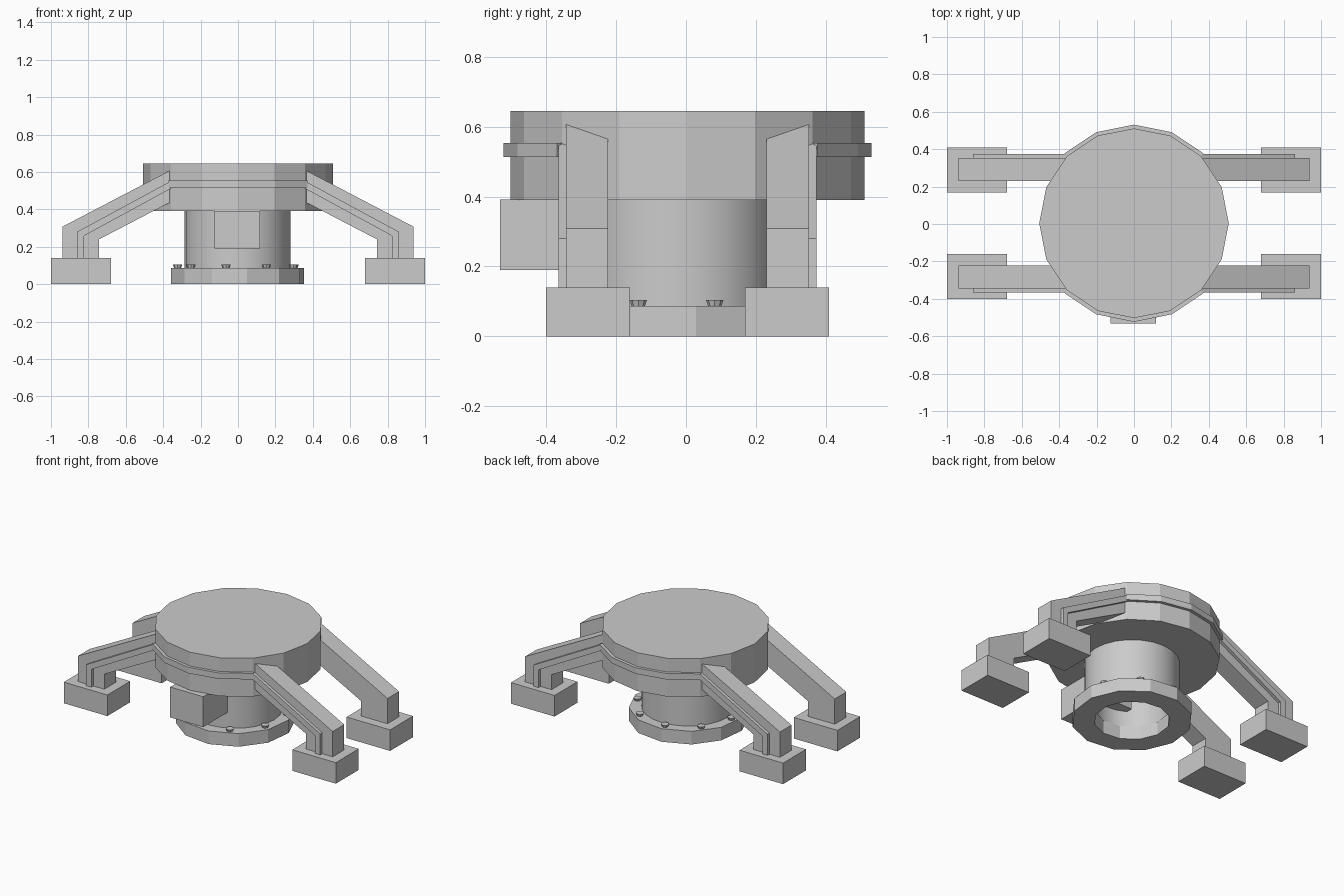
import bpy, bmesh
from math import cos, sin, radians, pi
from mathutils import Vector

if "Cube" in bpy.data.objects:
    bpy.data.objects.remove(bpy.data.objects["Cube"])


def make(name, bm):
    bmesh.ops.recalc_face_normals(bm, faces=bm.faces)
    me = bpy.data.meshes.new(name)
    bm.to_mesh(me)
    bm.free()
    ob = bpy.data.objects.new(name, me)
    bpy.context.collection.objects.link(ob)
    return ob


def prism(name, points, offset):
    """Extrude a planar outline along a vector."""
    bm = bmesh.new()
    face = bm.faces.new([bm.verts.new(p) for p in points])
    ext = bmesh.ops.extrude_face_region(bm, geom=[face])
    moved = [v for v in ext["geom"] if isinstance(v, bmesh.types.BMVert)]
    bmesh.ops.translate(bm, verts=moved, vec=Vector(offset))
    # keep the starting cap so the solid stays closed
    if not face.is_valid:
        bmesh.ops.holes_fill(bm, edges=bm.edges)
    return make(name, bm)


def box(name, x0, x1, y0, y1, z0, z1):
    return prism(name, [(x0, y0, z0), (x1, y0, z0), (x1, y1, z0), (x0, y1, z0)],
                 (0, 0, z1 - z0))


def disc(name, cx, cy, r, z0, z1, sides, turn=0.0):
    pts = [(cx + r * cos(turn + 2 * pi * i / sides),
            cy + r * sin(turn + 2 * pi * i / sides), z0) for i in range(sides)]
    return prism(name, pts, (0, 0, z1 - z0))


def lathe(name, cx, cy, profile, sides, turn=0.0):
    """Revolve a closed (radius, z) profile."""
    bm = bmesh.new()
    rings = [[bm.verts.new((cx + r * cos(turn + 2 * pi * i / sides),
                            cy + r * sin(turn + 2 * pi * i / sides), z))
              for r, z in profile] for i in range(sides)]
    n = len(profile)
    for i in range(sides):
        a, b = rings[i], rings[(i + 1) % sides]
        for j in range(n):
            k = (j + 1) % n
            bm.faces.new((a[j], b[j], b[k], a[k]))
    return make(name, bm)


CY = 0.004            # centre of drum and legs
PX, PY = -0.003, -0.022   # centre of pedestal

# Main drum
disc("drum", 0, CY, 0.507, 0.39, 0.645, 16)

# Hollow pedestal and its flange
column = lathe("column", PX, PY, [(0.284, 0.085), (0.284, 0.395), (0.226, 0.395), (0.226, 0.085)], 24)
lathe("base_flange", PX, PY, [(0.36, 0), (0.36, 0.087), (0.226, 0.087), (0.226, 0)], 12, radians(8))
bpy.context.view_layer.objects.active = column
column.select_set(True)
bpy.ops.object.shade_smooth_by_angle(angle=radians(30))

# Flange bolts
for i in range(9):
    a = radians(-101 + 40 * i)
    bm = bmesh.new()
    bmesh.ops.create_cone(bm, cap_ends=True, segments=8, radius1=0.018, radius2=0.025, depth=0.02)
    bmesh.ops.translate(bm, verts=bm.verts,
                        vec=(PX + 0.32 * cos(a), PY + 0.32 * sin(a), 0.094))
    make("flange_bolt", bm)

# Front control box
box("front_box", -0.125, 0.117, -0.533, -0.17, 0.19, 0.392)

# Legs, feet and the side rails that run along them
leg = [(0.30, 0.641), (0.937, 0.308), (0.937, 0.13), (0.742, 0.13), (0.742, 0.24), (0.30, 0.47)]
rail = [(0.355, 0.553), (0.86, 0.28), (0.86, 0.13), (0.823, 0.13), (0.823, 0.258), (0.355, 0.513)]
for sx in (-1, 1):
    for sy in (-1, 1):
        def side(profile, y):
            return [(sx * x, CY + sy * y, z) for x, z in profile]
        prism("leg", side(leg, 0.227), (0, sy * 0.121, 0))
        prism("leg_rail", side(rail, 0.34), (0, sy * 0.029, 0))
        x0, x1 = sorted((sx * 0.68, sx * 1.0))
        y0, y1 = sorted((CY + sy * 0.165, CY + sy * 0.405))
        box("foot", x0, x1, y0, y1, 0, 0.14)

# Band segments wrapping the front and back of the drum
for sy in (-1, 1):
    angles = [radians(45 + 22.5 * i) for i in range(5)]
    outer = [(0.527 * cos(a), CY + sy * 0.527 * sin(a), 0.513) for a in angles]
    inner = [(0.49 * cos(a), CY + sy * 0.49 * sin(a), 0.513) for a in reversed(angles)]
    prism("drum_band", outer + inner, (0, 0, 0.04))
